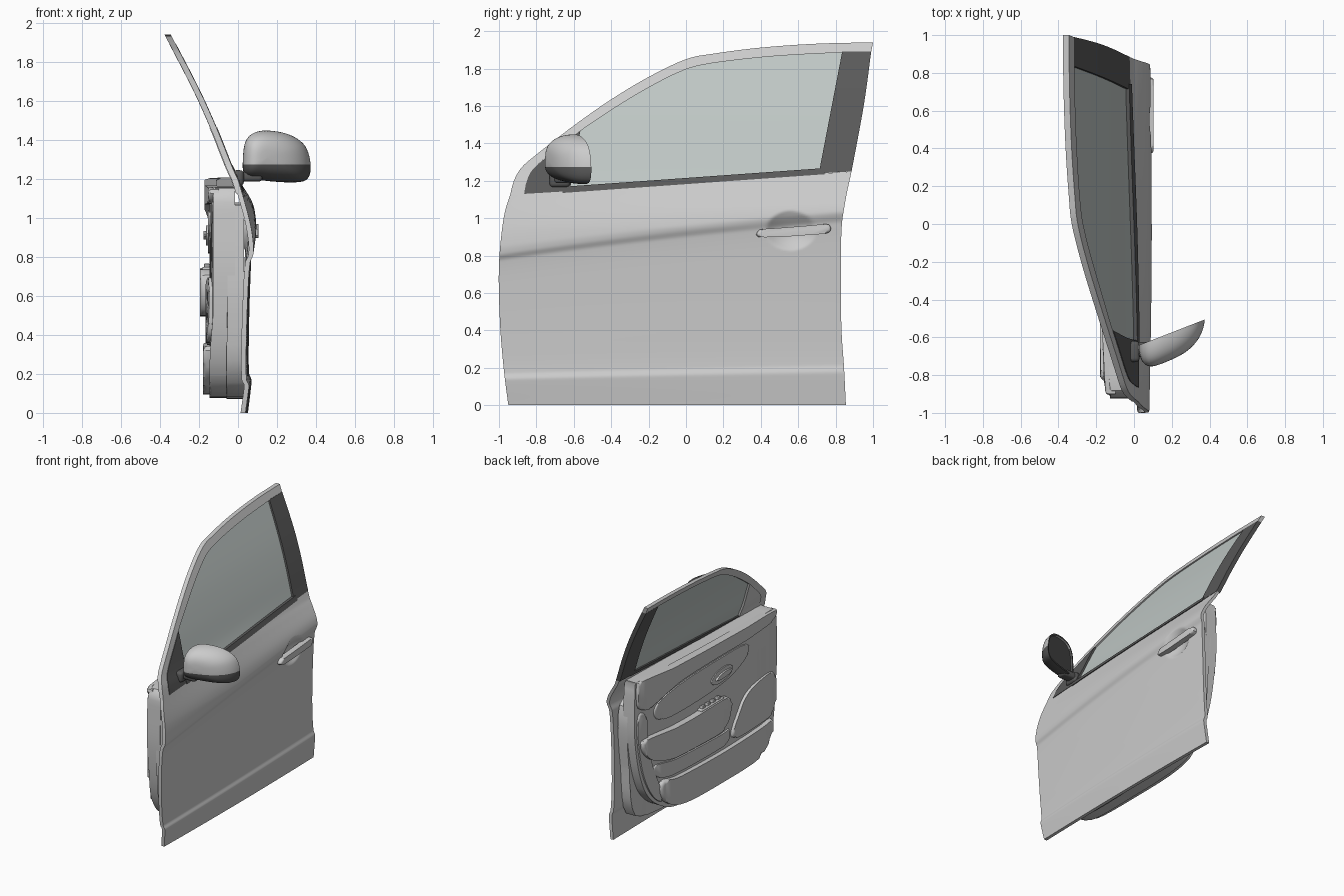
import bpy, bmesh, math
from mathutils import Vector

if "Cube" in bpy.data.objects:
    bpy.data.objects.remove(bpy.data.objects["Cube"])

def material(name, c):
    m = bpy.data.materials.new(name)
    m.diffuse_color = (*c, 1)
    m.use_nodes = True
    m.node_tree.nodes["Principled BSDF"].inputs["Base Color"].default_value = m.diffuse_color
    return m

DARK = material("dark_plastic", (0.1, 0.1, 0.1))
GLASS = material("window_glass", (0.52, 0.57, 0.555))

def finish(bm, name, *mats, angle=35):
    bmesh.ops.recalc_face_normals(bm, faces=bm.faces[:])
    me = bpy.data.meshes.new(name)
    bm.to_mesh(me)
    bm.free()
    ob = bpy.data.objects.new(name, me)
    bpy.context.collection.objects.link(ob)
    for m in mats:
        me.materials.append(m)
    bpy.ops.object.select_all(action='DESELECT')
    ob.select_set(True)
    bpy.context.view_layer.objects.active = ob
    bpy.ops.object.shade_smooth_by_angle(angle=math.radians(angle))
    return ob

def curve(pts, n, closed=False):
    """Smooth curve through 2D points, resampled to n evenly spaced points."""
    p = [Vector(q) for q in pts]
    m = len(p)
    get = (lambda i: p[i % m]) if closed else (lambda i: p[max(0, min(m - 1, i))])
    d = []
    for i in range(m if closed else m - 1):
        a, b, c, e = get(i - 1), get(i), get(i + 1), get(i + 2)
        for k in range(16):
            t = k / 16
            d.append(b + 0.5 * t * (c - a + t * (2*a - 5*b + 4*c - e + t * (3*(b - c) + e - a))))
    d.append(get(0) if closed else p[-1])
    L = [0]
    for a, b in zip(d, d[1:]):
        L.append(L[-1] + (b - a).length)
    out, j = [], 0
    for k in range(n):
        s = L[-1] * k / (n if closed else n - 1)
        while j < len(d) - 2 and L[j + 1] < s:
            j += 1
        out.append(d[j].lerp(d[j + 1], min(1, (s - L[j]) / max(1e-9, L[j + 1] - L[j]))))
    return out

# Outer door surface: x as a function of y and z, with body crease and handle dish
K = [(0, .037), (.15, .055), (.17, .055), (.2, .043), (.4, .042), (.7, .05), (.91, .062), (.95, .077),
     (.98, .08), (1.05, .064), (1.15, .022), (1.25, -.025), (1.45, -.105), (1.65, -.195), (1.96, -.355)]

def skin_x(y, z):
    zc = .935 + .113 * y - .017 * y * y
    zw = z * .95 / zc if z < zc else (.95 + (z - zc) * .25 / (1.2 - zc) if z < 1.2 else z)
    i = max(k for k in range(len(K) - 1) if K[k][0] <= max(zw, 0))
    slope = lambda k: ((K[min(k + 1, len(K) - 1)][1] - K[max(k - 1, 0)][1]) /
                       (K[min(k + 1, len(K) - 1)][0] - K[max(k - 1, 0)][0]))
    (z0, x0), (z1, x1) = K[i], K[i + 1]
    h = z1 - z0
    t = (zw - z0) / h
    x = ((2*t**3 - 3*t*t + 1) * x0 + (t**3 - 2*t*t + t) * h * slope(i)
         + (3*t*t - 2*t**3) * x1 + (t**3 - t*t) * h * slope(i + 1))
    x += .014 * (1 - ((y - .1) / 1.1) ** 2) * max(0, min(1, (1.25 - z) / .3))
    r = ((y - .56) / .13) ** 2 + ((z - .935) / .105) ** 2
    return x - (.04 * (1 - r) if r < 1 else 0)

def loft(name, A, B, n, rows, thick, off=0, mat=None):
    """Sheet between two (y, z) curves, laid on the door surface and thickened inward."""
    A, B = curve(A, n), curve(B, n)
    bm = bmesh.new()
    g = []
    for r in range(rows + 1):
        q = [a.lerp(b, r / rows) for a, b in zip(A, B)]
        g.append([bm.verts.new((skin_x(*p) + off, *p)) for p in q])
    for r in range(rows):
        for i in range(n - 1):
            bm.faces.new((g[r][i], g[r][i+1], g[r+1][i+1], g[r+1][i]))
    e = bmesh.ops.extrude_face_region(bm, geom=bm.faces[:], use_keep_orig=True)
    bmesh.ops.translate(bm, vec=(-thick, 0, 0), verts=[v for v in e['geom'] if isinstance(v, bmesh.types.BMVert)])
    return finish(bm, name, *([mat] if mat else []))

def clamp(t):
    return max(0, min(1, t))

def prism(name, pts, x0, x1, bevel, n=64, mat=None):
    """Smooth (y, z) outline extruded from x0 to x1 with the x1 rim rounded; cabin side parts taper to both ends."""
    bm = bmesh.new()
    P = curve(pts, n, True)
    a = [bm.verts.new((x0, *p)) for p in P]
    b = [bm.verts.new((x1, *p)) for p in P]
    bm.faces.new(a)
    top = bm.faces.new(b)
    for i in range(n):
        bm.faces.new((a[i], a[(i+1) % n], b[(i+1) % n], b[i]))
    bmesh.ops.bevel(bm, geom=top.edges[:], offset=bevel, segments=4, profile=.5, affect='EDGES', clamp_overlap=True)
    if x1 < 0:
        # Face split into strips so the taper follows the length of the door
        for k in range(-8, 9):
            bmesh.ops.bisect_plane(bm, geom=bm.verts[:] + bm.edges[:] + bm.faces[:],
                                   plane_co=(0, k * .1 + .003, 0), plane_no=(0, 1, 0))
        for v in bm.verts:
            if v.co.x < -.05:
                v.co.x *= 1 - .25 * clamp((v.co.y - .4) / .4) - .12 * clamp((-.5 - v.co.y) / .4) * clamp((v.co.z - .3) / .2)
            v.co.y -= .045 * clamp((v.co.y - .4) / .4)
    return finish(bm, name, *([mat] if mat else []))

def box(name, c, s, bevel, mat=None, rot=0):
    bm = bmesh.new()
    bmesh.ops.create_cube(bm, size=1)
    bmesh.ops.scale(bm, vec=s, verts=bm.verts[:])
    bmesh.ops.bevel(bm, geom=bm.edges[:], offset=bevel, segments=3, profile=.5, affect='EDGES')
    ob = finish(bm, name, *([mat] if mat else []))
    ob.location, ob.rotation_euler.x = c, rot

# Outer panel, window frame, glass and dark surrounds
loft("door_skin",
     [(-.95, 0), (-.975, .2), (-.995, .45), (-1, .75), (-.975, 1), (-.94, 1.125)],
     [(.855, 0), (.845, .2), (.83, .45), (.83, .9), (.85, 1.08), (.885, 1.25)], 130, 140, .025)
loft("window_frame",
     [(-.94, 1.125), (-.92, 1.2), (-.88, 1.27), (-.8, 1.34), (-.6, 1.495), (-.4, 1.635), (-.2, 1.755),
      (0, 1.85), (.15, 1.88), (.4, 1.912), (.7, 1.933), (1, 1.94)],
     [(-.865, 1.13), (-.85, 1.2), (-.8, 1.28), (-.6, 1.44), (-.45, 1.545), (-.25, 1.67), (-.05, 1.775),
      (.1, 1.822), (.4, 1.86), (.7, 1.88), (.99, 1.89)], 90, 4, .032)
loft("window_glass", [(-.66, 1.16), (.75, 1.26)],
     [(-.6, 1.45), (-.45, 1.55), (-.25, 1.675), (-.05, 1.78), (.1, 1.827), (.4, 1.865), (.86, 1.89)],
     60, 14, .008, -.012, GLASS)
sail = ([(-.865, 1.13), (-.85, 1.2), (-.8, 1.28), (-.57, 1.465)], [(-.62, 1.145), (-.6, 1.3), (-.565, 1.465)], 20, 6)
loft("mirror_sail", *sail, .02, .004, DARK)
loft("mirror_sail_inner", *sail, .02, -.016)
loft("rear_pillar_cover", [(.71, 1.24), (.835, 1.89)], [(.885, 1.25), (.95, 1.6), (.99, 1.89)], 20, 5, .035, .002, DARK)
loft("belt_seal", [(-.66, 1.135), (.74, 1.235)], [(-.66, 1.168), (.74, 1.268)], 30, 4, .04, .007, DARK)

# Outer handle
prism("outer_handle", [(.385, .9), (.5, .9), (.65, .91), (.755, .92), (.775, .945), (.755, .968),
                       (.65, .96), (.5, .948), (.4, .94), (.38, .92)], .06, .104, .02, 48)

# Inner metal panel and trim body
prism("inner_panel", [(.81, 1), (.8, .5), (.76, .2), (.6, .1), (0, .08), (-.6, .08), (-.84, .2), (-.91, .5),
                      (-.92, .8), (-.91, 1.04), (-.88, 1.08), (-.5, 1.06), (.5, 1.04)], .03, -.06, .01)
prism("trim_body", [(.81, 1.19), (.825, 1), (.82, .75), (.76, .47), (.65, .27), (.45, .14), (.2, .09), (-.2, .08),
                    (-.6, .085), (-.77, .16), (-.87, .36), (-.92, .7), (-.92, 1), (-.91, 1.12), (-.87, 1.155),
                    (-.7, 1.16), (0, 1.175), (.75, 1.205)], -.015, -.145, .025, 120)

# Trim details: pads, armrest, map pocket and speaker panel
prism("upper_pad", [(.8, 1.18), (.805, 1.1), (.785, 1.0), (.65, .965), (.53, 1.01), (.3, 1.06), (-.1, 1.07),
                    (-.5, 1.07), (-.83, 1.08), (-.89, 1.115), (-.83, 1.155), (0, 1.18), (.73, 1.205)],
      -.11, -.172, .03, 100)
prism("door_insert", [(.6, .92), (.5, .99), (.25, 1.03), (-.2, 1.04), (-.5, 1.03), (-.55, .96), (-.35, .86),
                      (0, .82), (.5, .83)], -.13, -.155, .012)
prism("rear_bolster", [(.79, .93), (.795, .75), (.735, .48), (.63, .29), (.51, .2), (.54, .33), (.62, .5),
                       (.68, .72), (.69, .9), (.74, .955)], -.13, -.16, .018)
prism("armrest", [(.72, .75), (.77, .715), (.74, .64), (.64, .565), (.45, .52), (.1, .5), (-.18, .5), (-.27, .56),
                  (-.29, .67), (-.22, .735), (.2, .735)], -.12, -.195, .025)
prism("armrest_lower_panel", [(.6, .5), (.3, .47), (-.2, .45), (-.3, .46), (-.31, .38), (-.2, .35), (.3, .36), (.55, .4)],
      -.13, -.158, .012)
prism("map_pocket", [(.52, .36), (.3, .335), (-.2, .32), (-.65, .33), (-.82, .34), (-.8, .24), (-.74, .175),
                     (-.6, .105), (-.2, .095), (.2, .105), (.42, .155), (.53, .25)], -.12, -.18, .025, 90)
prism("speaker_panel", [(-.34, .38), (-.42, .55), (-.52, .65), (-.7, .69), (-.86, .68), (-.885, .55), (-.84, .39),
                        (-.6, .36)], -.12, -.168, .02)

# Inner door handle and window switches
prism("inner_handle_bezel", [(-.08, .9), (-.14, .95), (-.28, .96), (-.34, .92), (-.28, .87), (-.14, .86)],
      -.15, -.163, .006, 40)
prism("inner_handle_lever", [(-.12, .9), (-.2, .93), (-.3, .93), (-.31, .905), (-.2, .89)], -.155, -.176, .008, 32)
box("switch_base", (-.16, -.07, .738), (.045, .27, .02), .006)
for i in range(4):
    box(f"window_switch_{i + 1}", (-.16, .025 - i * .062, .752), (.028, .04, .022), .005, None, .2)

# Side mirror: dome over a slanted rim, dark lower half, inset glass on the back
rim = curve([(.025, 1.3), (.045, 1.405), (.12, 1.447), (.25, 1.432), (.34, 1.375), (.372, 1.28), (.36, 1.205),
             (.3, 1.183), (.15, 1.19), (.04, 1.215)], 56, True)
mid = Vector((.15, 1.31))
bm = bmesh.new()
rings = []
for k in range(13):
    t = k / 12 * math.pi / 2
    s = max(math.cos(t), 0) ** .65 if k < 12 else .02
    q = [mid + (p - mid) * s for p in rim]
    rings.append([bm.verts.new((p.x, -.64 + .39 * (p.x - .03) - .145 * math.sin(t), p.y)) for p in q])
for a, b in zip(rings, rings[1:]):
    for i in range(56):
        j = (i + 1) % 56
        bm.faces.new((a[i], a[j], b[j], b[i]))
bm.faces.new(rings[-1])
back = bm.faces.new(rings[0])
bmesh.ops.recalc_face_normals(bm, faces=bm.faces[:])
bmesh.ops.inset_individual(bm, faces=[back], thickness=.012)
bmesh.ops.inset_individual(bm, faces=[back], thickness=.004, depth=-.012)
bmesh.ops.bisect_plane(bm, geom=bm.verts[:] + bm.edges[:] + bm.faces[:], plane_co=(0, 0, 1.275), plane_no=(0, 0, 1))
for f in bm.faces:
    c = f.calc_center_median()
    if c.z < 1.275 or c.y > -.66 + .39 * (c.x - .03) and f.normal.y > .5:
        f.material_index = 1
finish(bm, "mirror_housing", material("painted_shell", (.75, .75, .75)), DARK)
box("mirror_arm", (.05, -.665, 1.212), (.15, .08, .05), .018, DARK)
box("mirror_foot", (0, -.675, 1.205), (.06, .11, .08), .02, DARK)
